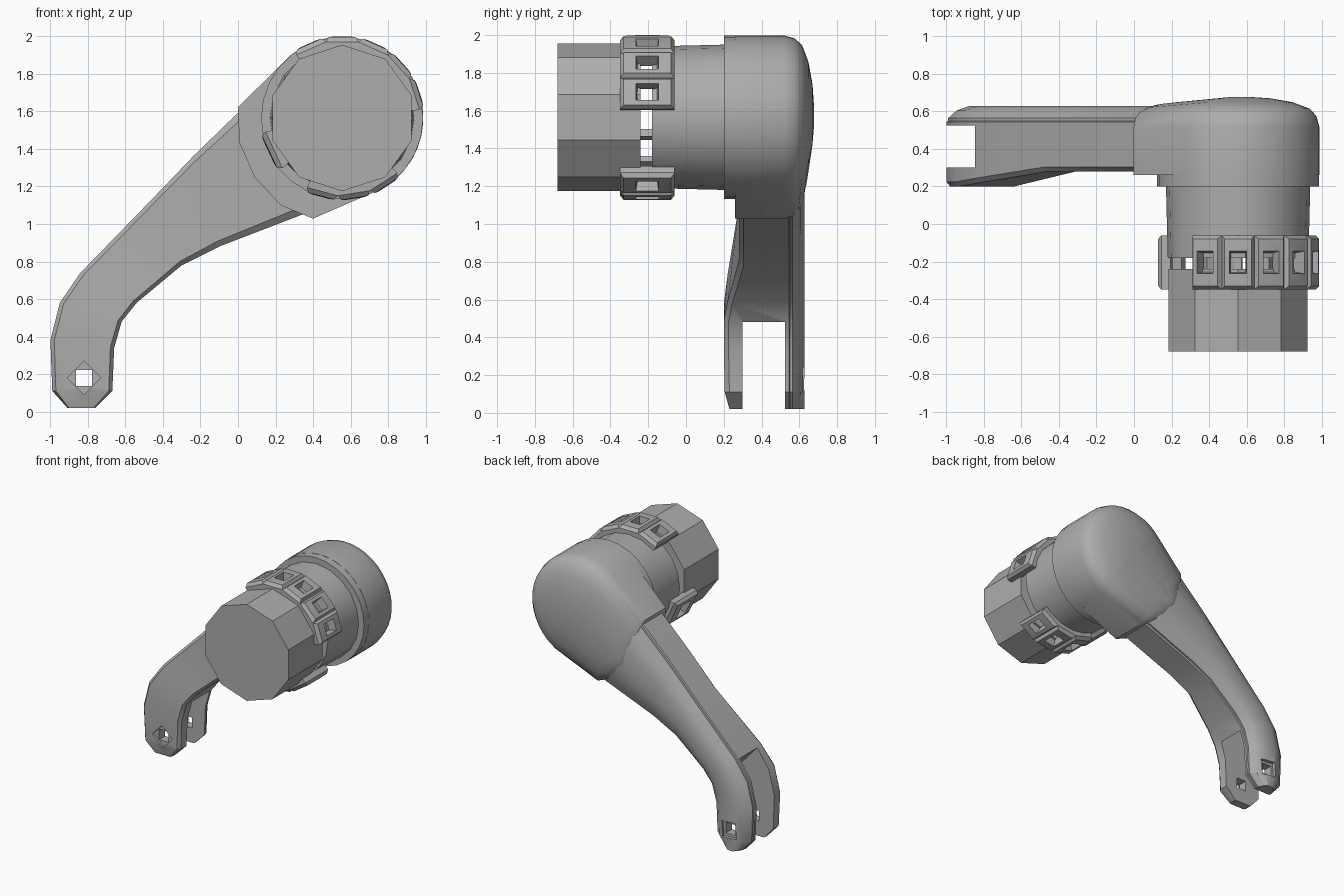
import bpy, bmesh, math
from mathutils import Vector

cube = bpy.data.objects.get("Cube")
if cube:
    bpy.data.objects.remove(cube, do_unlink=True)

grey = bpy.data.materials.new("plain grey")
grey.use_nodes = True
grey.diffuse_color = (0.42, 0.42, 0.42, 1)
grey.node_tree.nodes["Principled BSDF"].inputs["Base Color"].default_value = (0.42, 0.42, 0.42, 1)

CX, CZ = 0.555, 1.565


def finish(name, bm, angle=30):
    bmesh.ops.recalc_face_normals(bm, faces=bm.faces)
    mesh = bpy.data.meshes.new(name)
    bm.to_mesh(mesh)
    bm.free()
    obj = bpy.data.objects.new(name, mesh)
    bpy.context.collection.objects.link(obj)
    mesh.materials.append(grey)
    smooth(obj, angle)
    return obj


def smooth(obj, angle):
    bpy.ops.object.select_all(action='DESELECT')
    obj.select_set(True)
    bpy.context.view_layer.objects.active = obj
    bpy.ops.object.shade_smooth_by_angle(angle=math.radians(angle))


def loft(bm, rings, caps=True, cyclic=False):
    loops = [[bm.verts.new(p) for p in ring] for ring in rings]
    pairs = list(zip(loops, loops[1:]))
    if cyclic:
        pairs.append((loops[-1], loops[0]))
    for a, b in pairs:
        for i in range(len(a)):
            j = (i + 1) % len(a)
            bm.faces.new((a[i], a[j], b[j], b[i]))
    if caps:
        bm.faces.new(loops[0])
        bm.faces.new(loops[-1])


def polar(r, deg, y):
    t = math.radians(deg)
    return (CX + r * math.cos(t), y, CZ + r * math.sin(t))


def drum(name, layers, sides, turn=0):
    # Layers are (radius, y) pairs along the head axis
    bm = bmesh.new()
    loft(bm, [[polar(r, turn + 360 * i / sides, y) for i in range(sides)] for r, y in layers])
    return finish(name, bm)


def prism(name, points, y0, y1):
    bm = bmesh.new()
    loft(bm, [[(x, y, z) for x, z in points] for y in (y0, y1)])
    obj = finish(name, bm)
    obj.hide_render = True
    return obj


def cut(obj, cutter):
    mod = obj.modifiers.new("cut", 'BOOLEAN')
    mod.operation = 'DIFFERENCE'
    mod.solver = 'EXACT'
    mod.object = cutter
    bpy.context.view_layer.objects.active = obj
    bpy.ops.object.modifier_apply(modifier=mod.name)
    bpy.data.objects.remove(cutter, do_unlink=True)


# Arm: stations of left edge, right edge and front depth
stations = [
    ((-0.91, 0.02), (-0.76, 0.02), 0.23),
    ((-0.99, 0.11), (-0.67, 0.11), 0.205),
    ((-1.0, 0.38), (-0.66, 0.34), 0.2),
    ((-0.95, 0.58), (-0.62, 0.48), 0.2),
    ((-0.84, 0.74), (-0.54, 0.58), 0.22),
    ((-0.47, 1.12), (-0.3, 0.78), 0.28),
    ((-0.24, 1.36), (-0.1, 0.88), 0.28),
    ((0.1, 1.69), (0.42, 1.08), 0.28),
]
back_half = [(0, 0.545), (0.025, 0.55), (0.025, 0.565), (0.05, 0.57), (0.16, 0.605), (0.35, 0.628)]
rings = []
for left, right, front in stations:
    half = [(0.06, front), (0, front + 0.025)] + back_half
    section = half + [(1 - u, y) for u, y in reversed(half)]
    l, r = Vector(left), Vector(right)
    ring = []
    for u, y in section:
        p = l.lerp(r, u)
        ring.append((p.x, y, p.y))
    rings.append(ring)
bm = bmesh.new()
loft(bm, rings)
arm = finish("arm", bm)

# Fork slot, pin hole and diamond countersinks
slot = [(-0.95, 0.84), (-0.5, 0.35), (-0.5, -0.1), (-1.2, -0.1), (-1.2, 0.84)]
cut(arm, prism("slot_cutter", slot, 0.3, 0.525))


def diamond(r, turn):
    return [(-0.82 + r * math.cos(turn + k * math.pi / 2),
             0.18 + r * math.sin(turn + k * math.pi / 2)) for k in range(4)]


cut(arm, prism("pin_cutter", diamond(0.06, math.pi / 4), 0.1, 0.8))
cut(arm, prism("front_sink_cutter", diamond(0.09, 0), 0.1, 0.225))
cut(arm, prism("back_sink_cutter", diamond(0.09, 0.7), 0.6, 0.8))
smooth(arm, 30)

# Domed head with a sleeve reaching over the arm
outline = [polar(0.432, 130 - 190 * i / 20, 0)[::2] for i in range(21)]
outline += [(0.4, 1.03), (0.23, 1.1), (0.09, 1.25), (0.01, 1.43), (0.0, 1.62)]
axis, side = Vector((-0.83, -0.56)), Vector((0.56, -0.83))
centre = Vector((CX, CZ))
rings = []
for scale, y in [(1, 0.26), (1, 0.52), (0.965, 0.575), (0.88, 0.615), (0.68, 0.648), (0.4, 0.67), (0.12, 0.678)]:
    ring = []
    for p in outline:
        v = Vector(p) - centre
        along, across = v.dot(axis), v.dot(side)
        reach = 1 - (1 - scale) * 0.15 if along > 0.4 else scale
        q = centre + axis * along * reach + side * across * scale
        drop = 0.25 * max(0, min(1, along * reach / 0.5))
        ring.append((q.x, y if y < 0.53 else 0.52 + (y - 0.52) * (1 - drop), q.y))
    rings.append(ring)
bm = bmesh.new()
loft(bm, rings)
finish("head", bm, 40)

# Round collar and the two drums with an open gap between them
drum("collar", [(0.432, 0.2), (0.432, 0.28)], 28)
drum("rear_drum", [(0.375, -0.18), (0.385, 0.22)], 20)
drum("front_drum", [(0.39, -0.68), (0.39, -0.24)], 10, 18)


# Window frames bridging the gap, grouped in strips
def window_strip(name, start, step, count):
    bm = bmesh.new()
    for k in range(count):
        a, b = start + k * step, start + (k + 1) * step

        def rect(r, inset, y0, y1):
            lo, hi = a + inset, b - inset
            return [polar(r, lo, y0), polar(r, hi, y0), polar(r, hi, y1), polar(r, lo, y1)]

        loft(bm, [rect(0.365, 0, -0.35, -0.06), rect(0.415, 0, -0.35, -0.06),
                  rect(0.437, 2.5, -0.33, -0.08), rect(0.437, 6, -0.265, -0.145),
                  rect(0.365, 6, -0.255, -0.155)], caps=False, cyclic=True)
    return finish(name, bm, 20)


window_strip("upper_window_strip", 6, 24, 5)
window_strip("side_window", 190, 30, 1)
window_strip("lower_window_strip", 243, 24, 3)
